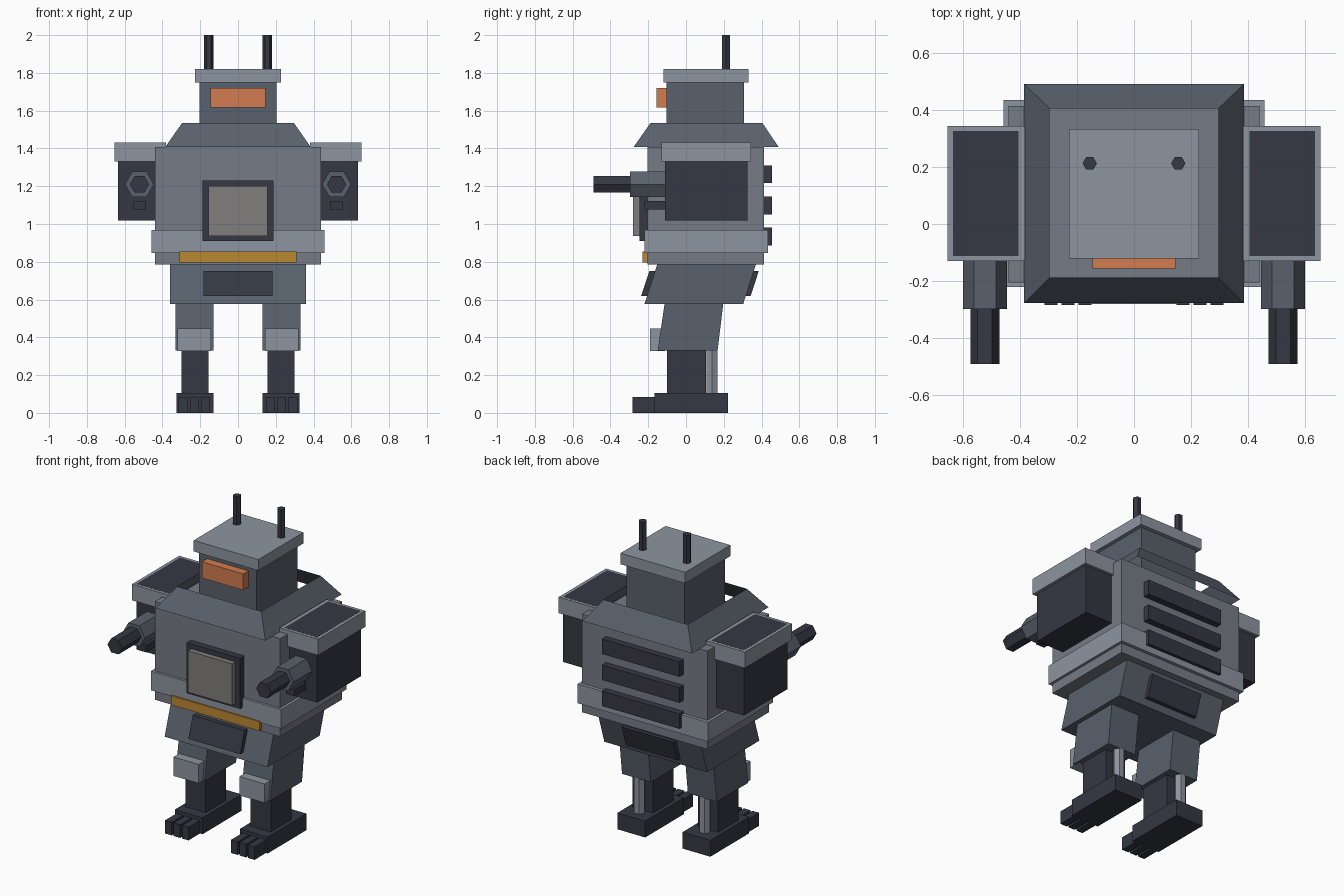
import bpy, bmesh, math

if "Cube" in bpy.data.objects:
    bpy.data.objects.remove(bpy.data.objects["Cube"])


def mat(name, r, g, b):
    m = bpy.data.materials.new(name)
    m.diffuse_color = (r, g, b, 1)
    m.use_nodes = True
    m.node_tree.nodes["Principled BSDF"].inputs["Base Color"].default_value = m.diffuse_color
    return m


DARK = mat("dark_steel", 0.035, 0.04, 0.055)
MID = mat("mid_steel", 0.10, 0.12, 0.15)
BODY = mat("body_steel", 0.18, 0.20, 0.24)
LIGHT = mat("light_steel", 0.27, 0.30, 0.35)
ORANGE = mat("orange", 0.65, 0.20, 0.08)
GOLD = mat("gold", 0.50, 0.25, 0.03)
PANEL = mat("hatch_grey", 0.22, 0.21, 0.20)


def hull(name, rings, material, caps=True):
    """Join a lower and an upper rectangle, each (x0, x1, y0, y1, z)."""
    bm = bmesh.new()
    loops = []
    for x0, x1, y0, y1, z in rings:
        loops.append([bm.verts.new(c) for c in
                      ((x0, y0, z), (x1, y0, z), (x1, y1, z), (x0, y1, z))])
    lo, hi = loops
    for i in range(4):
        j = (i + 1) % 4
        bm.faces.new((lo[i], lo[j], hi[j], hi[i]))
    if caps:
        bm.faces.new(lo[::-1])
        bm.faces.new(hi)
    me = bpy.data.meshes.new(name)
    bm.to_mesh(me)
    bm.free()
    me.materials.append(material)
    ob = bpy.data.objects.new(name, me)
    bpy.context.collection.objects.link(ob)
    return ob


def box(name, x, y, z, material):
    return hull(name, [(*x, *y, z[0]), (*x, *y, z[1])], material)


def rod(name, r, length, loc, material, along_y=False):
    """Six-sided rod with its corners pointing along x."""
    bpy.ops.mesh.primitive_cylinder_add(
        vertices=6, radius=r, depth=length, location=loc,
        rotation=(math.pi / 2 if along_y else 0, 0, 0))
    ob = bpy.context.object
    ob.name = name
    # turn the section so corners lie on the local x axis
    if abs(max(v.co.x for v in ob.data.vertices) - r) > 1e-4:
        for v in ob.data.vertices:
            v.co.x, v.co.y = v.co.y, -v.co.x
    ob.data.materials.append(material)
    return ob


def pair(side, a, b):
    """x range mirrored to the given side."""
    return tuple(sorted((side * a, side * b)))


# Head
box("head", (-.203, .203), (-.103, .307), (1.41, 1.75), MID)
box("head_cap", (-.227, .227), (-.12, .332), (1.75, 1.82), LIGHT)
box("visor", (-.145, .145), (-.155, -.10), (1.617, 1.72), ORANGE)

# Open sloped collar
hull("collar", [(-.385, .385, -.277, .49, 1.408),
                (-.296, .296, -.188, .405, 1.535)], MID, caps=False)

# Torso
box("torso", (-.44, .44), (-.205, .413), (.785, 1.408), BODY)
box("waist_band", (-.457, .457), (-.22, .434), (.846, .968), LIGHT)
box("waist_stripe", (-.31, .31), (-.229, -.20), (.796, .855), GOLD)
box("hatch_frame", (-.187, .187), (-.247, -.20), (.91, 1.231), DARK)
box("hatch_panel", (-.155, .155), (-.28, -.24), (.937, 1.2), PANEL)
for z in (.886, 1.051, 1.216):
    box("back_vent", (-.272, .272), (.41, .455), (z, z + .095), DARK)

# Slanted pelvis with front and back plates
hull("pelvis", [(-.361, .361, -.22, .303, .577),
                (-.361, .361, -.152, .37, .786)], MID)
for name, lo, hi in (("pelvis_front_plate", (-.238, -.195), (-.194, -.151)),
                     ("pelvis_back_plate", (.30, .342), (.343, .385))):
    hull(name, [(-.182, .182, *lo, .618), (-.182, .182, *hi, .75)], DARK)

for s in (-1, 1):
    # Antenna
    rod("antenna", .025, .18, (s * .155, .212, 1.91), DARK)

    # Arm with barrel
    box("arm_pod", pair(s, .405, .634), (-.112, .325), (1.018, 1.4325), DARK)
    box("shoulder_pad", pair(s, .382, .653), (-.13, .343), (1.33, 1.432), LIGHT)
    rod("barrel_sleeve", .077, .2, (s * .522, -.197, 1.21), MID, True)
    rod("barrel", .051, .2, (s * .522, -.39, 1.21), DARK, True)
    box("barrel_sight", pair(s, .49, .552), (-.22, -.10), (1.077, 1.123), DARK)

    # Leg
    tx = pair(s, .13, .332)
    hull("thigh", [(*tx, -.15, .167, .329), (*tx, -.11, .2, .60)], MID)
    box("knee_pad", pair(s, .143, .32), (-.19, -.11), (.328, .448), LIGHT)
    box("shin", pair(s, .157, .30), (-.10, .106), (.10, .335), DARK)
    rod("calf_piston", .034, .24, (s * .23, .137, .215), LIGHT)

    # Foot and toes
    box("foot", pair(s, .131, .326), (-.168, .222), (0, .104), DARK)
    for x in (.149, .2085, .268):
        box("toe", pair(s, x, x + .046), (-.283, -.16), (0, .083), DARK)
